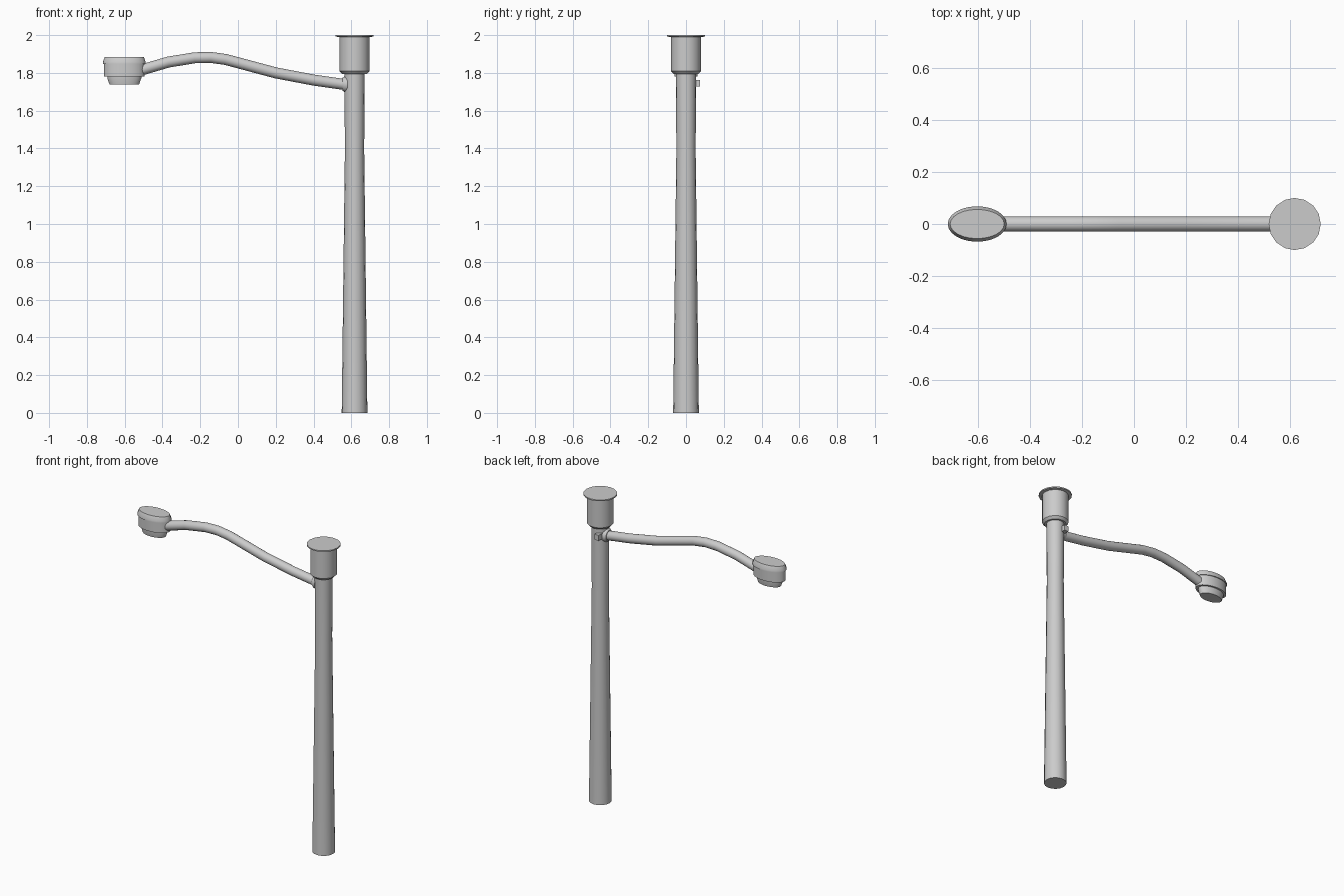
import bpy, bmesh, math
from mathutils import Vector

if "Cube" in bpy.data.objects:
    bpy.data.objects.remove(bpy.data.objects["Cube"])

PX = 0.617  # pole axis


def finish(bm, name, angle=35):
    bmesh.ops.recalc_face_normals(bm, faces=bm.faces)
    me = bpy.data.meshes.new(name)
    bm.to_mesh(me)
    bm.free()
    ob = bpy.data.objects.new(name, me)
    bpy.context.collection.objects.link(ob)
    bpy.ops.object.select_all(action='DESELECT')
    ob.select_set(True)
    bpy.context.view_layer.objects.active = ob
    bpy.ops.object.shade_smooth_by_angle(angle=math.radians(angle))
    return ob


def skin(bm, rings):
    """Join rings of points and cap both ends."""
    rings = [[bm.verts.new(p) for p in r] for r in rings]
    n = len(rings[0])
    for a, b in zip(rings, rings[1:]):
        for i in range(n):
            j = (i + 1) % n
            bm.faces.new((a[i], a[j], b[j], b[i]))
    bm.faces.new(rings[0][::-1])
    bm.faces.new(rings[-1])


def lathe(name, cx, profile, sides):
    """Profile of (half width x, half width y, z) around a vertical axis."""
    bm = bmesh.new()
    ang = [2 * math.pi * i / sides for i in range(sides)]
    skin(bm, [[(cx + rx * math.cos(a), ry * math.sin(a), z) for a in ang]
              for rx, ry, z in profile])
    return finish(bm, name)


def tube(name, path, radii, sides=16):
    """Tube along a path in the xz plane."""
    bm = bmesh.new()
    pts = [Vector((x, 0, z)) for x, z in path]
    rings = []
    for k, p in enumerate(pts):
        t = (pts[min(k + 1, len(pts) - 1)] - pts[max(k - 1, 0)]).normalized()
        side = Vector((0, 1, 0))
        up = t.cross(side)
        rings.append([p + radii[k] * (side * math.cos(a) + up * math.sin(a))
                      for a in (2 * math.pi * i / sides for i in range(sides))])
    skin(bm, rings)
    return finish(bm, name)


# Pole, slightly waisted below the top
lathe("pole", PX, [(r, r, z) for r, z in
      ((0.068, 0), (0.051, 1.4), (0.054, 1.8))], 16)

# Cap with chamfered base and thin top flange
lathe("pole_cap", PX, [(r, r, z) for r, z in
      ((0.066, 1.795), (0.08, 1.81), (0.08, 1.99), (0.1, 1.992), (0.1, 2.0))], 16)

# Curved arm and its mounting collar
path = [(0.59, 1.735), (0.40, 1.762), (0.20, 1.80), (-0.065, 1.871), (-0.145, 1.882),
        (-0.23, 1.88), (-0.37, 1.857), (-0.53, 1.81)]
tube("arm", path, [0.029] * len(path))
tube("arm_collar", [(0.58, 1.74), (0.565, 1.74), (0.553, 1.74)], [0.042, 0.042, 0.034])

# Oval lamp head: body, lid and lens
HX = -0.602
lathe("lamp_body", HX, [(0.108, 0.062, 1.78), (0.108, 0.062, 1.85)], 24)
lathe("lamp_lid", HX, [(0.113, 0.068, 1.848), (0.113, 0.068, 1.858),
                       (0.104, 0.056, 1.883)], 24)
lathe("lamp_lens", HX, [(0.078, 0.043, 1.738), (0.09, 0.05, 1.772),
                        (0.09, 0.05, 1.79)], 24)

# Small box on the back of the pole
bm = bmesh.new()
bmesh.ops.create_cube(bm, size=1)
bmesh.ops.scale(bm, vec=(0.03, 0.04, 0.036), verts=bm.verts)
bmesh.ops.translate(bm, vec=(0.592, 0.054, 1.745), verts=bm.verts)
finish(bm, "control_box")
